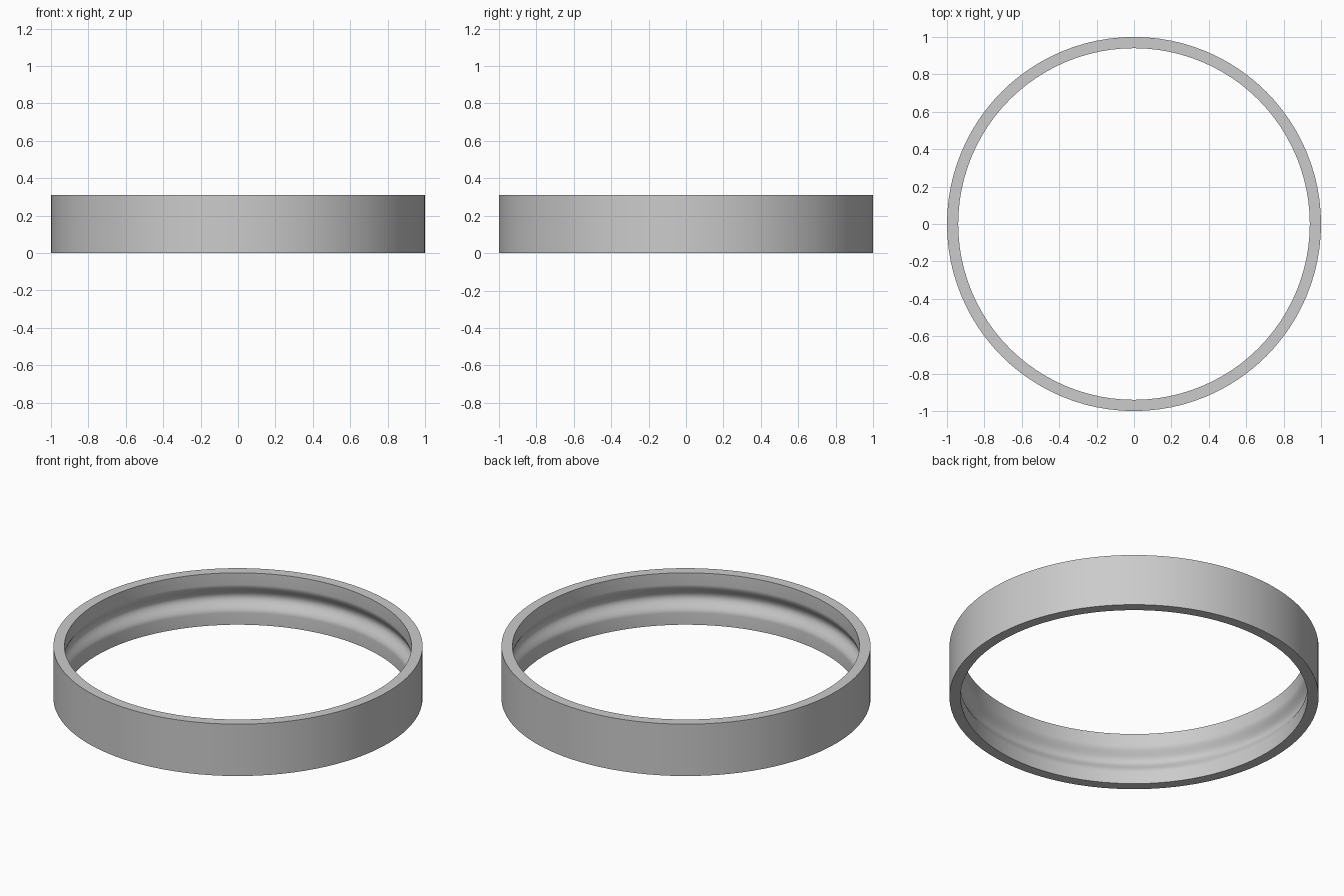
import bpy
import bmesh
from math import cos, pi, tau, radians
from mathutils import Matrix, Vector

cube = bpy.data.objects.get("Cube")
if cube:
    bpy.data.objects.remove(cube, do_unlink=True)

HEIGHT, OUTER, INNER = 0.31, 1.0, 0.94
GROOVE_HALF, GROOVE_DEPTH = 0.085, 0.035
SEGMENTS, GROOVE_STEPS = 96, 20

# Plain grey metal
metal = bpy.data.materials.new("grey metal")
metal.use_nodes = True
grey = (0.6, 0.6, 0.6, 1)
metal.diffuse_color = grey
metal.node_tree.nodes["Principled BSDF"].inputs["Base Color"].default_value = grey

# Cross-section: square outer wall, inner wall with a rounded groove
profile = [(INNER, 0), (OUTER, 0), (OUTER, HEIGHT), (INNER, HEIGHT)]
for i in range(GROOVE_STEPS + 1):
    t = 1 - 2 * i / GROOVE_STEPS
    depth = GROOVE_DEPTH * (1 + cos(pi * t)) / 2
    profile.append((INNER + depth, HEIGHT / 2 + GROOVE_HALF * t))

# Sweep the section around the vertical axis
bm = bmesh.new()
rings = []
for s in range(SEGMENTS):
    turn = Matrix.Rotation(tau * s / SEGMENTS, 3, 'Z')
    rings.append([bm.verts.new(turn @ Vector((r, 0, z))) for r, z in profile])
count = len(profile)
for s, ring in enumerate(rings):
    after = rings[(s + 1) % SEGMENTS]
    for k in range(count):
        n = (k + 1) % count
        bm.faces.new((ring[k], after[k], after[n], ring[n]))
bmesh.ops.recalc_face_normals(bm, faces=bm.faces)

mesh = bpy.data.meshes.new("grooved_ring")
bm.to_mesh(mesh)
bm.free()
mesh.materials.append(metal)
ring_object = bpy.data.objects.new("grooved_ring", mesh)
bpy.context.collection.objects.link(ring_object)

# Smooth walls with crisp rims
bpy.ops.object.select_all(action='DESELECT')
ring_object.select_set(True)
bpy.context.view_layer.objects.active = ring_object
bpy.ops.object.shade_smooth_by_angle(angle=radians(35))
